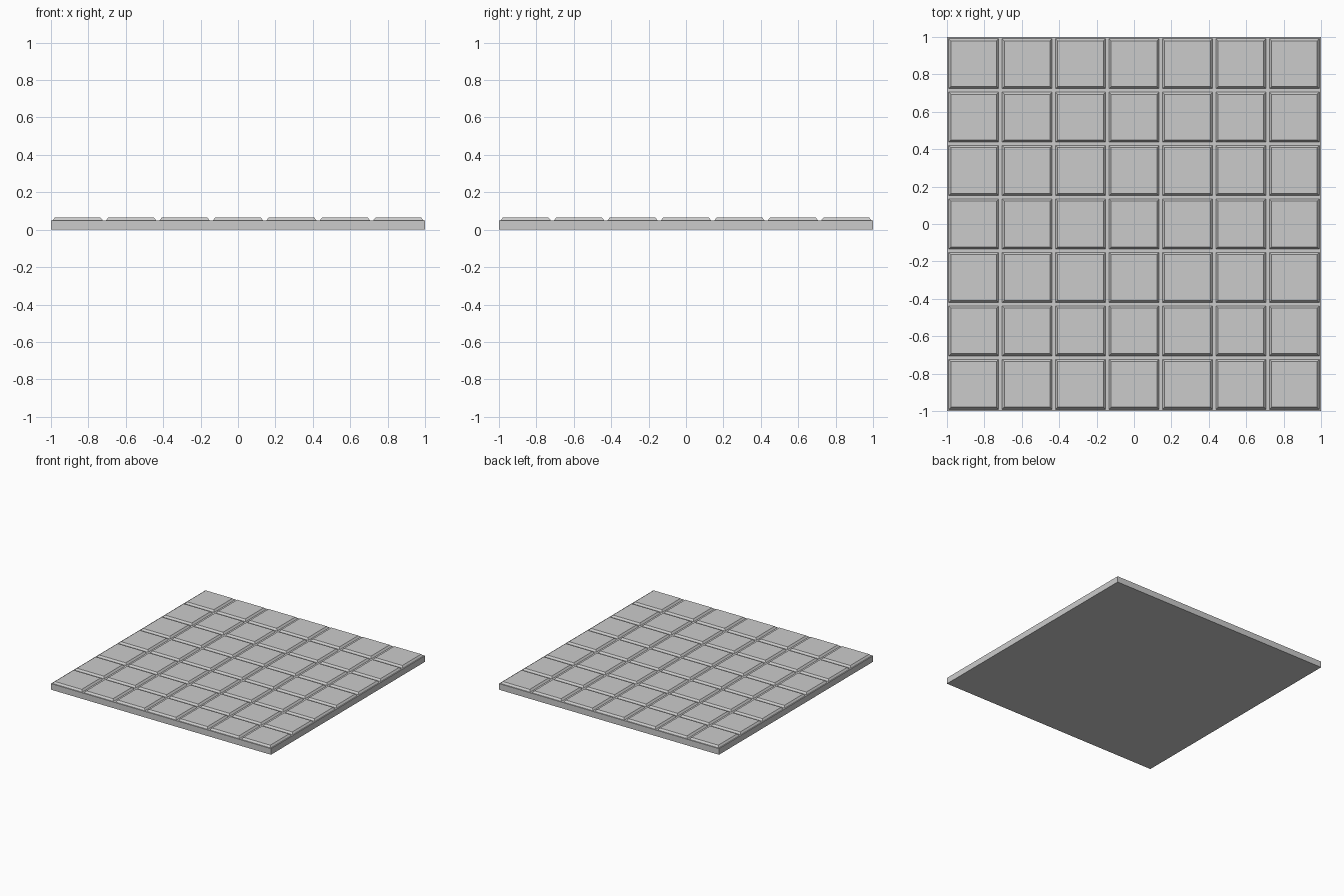
import bpy, bmesh

if "Cube" in bpy.data.objects:
    bpy.data.objects.remove(bpy.data.objects["Cube"])

N = 7                 # tiles per side
PITCH = 2.0 / N
BASE_TOP = 0.05
TILE_W = 0.268
TILE_TOP = 0.065
CHAMFER = 0.012


def mesh_object(name, bm):
    bmesh.ops.recalc_face_normals(bm, faces=bm.faces)
    mesh = bpy.data.meshes.new(name)
    bm.to_mesh(mesh)
    bm.free()
    obj = bpy.data.objects.new(name, mesh)
    bpy.context.collection.objects.link(obj)
    return obj


# Base slab
bm = bmesh.new()
bmesh.ops.create_cube(bm, size=1)
for v in bm.verts:
    v.co.x *= 2.0
    v.co.y *= 2.0
    v.co.z = BASE_TOP if v.co.z > 0 else 0.0
mesh_object("floor_slab", bm)

# One chamfered tile in the front left corner, resting on the slab
bm = bmesh.new()
bmesh.ops.create_cube(bm, size=1)
for v in bm.verts:
    top = v.co.z > 0
    w = TILE_W - 2 * CHAMFER if top else TILE_W
    v.co.x *= w
    v.co.y *= w
    v.co.z = TILE_TOP if top else BASE_TOP
tiles = mesh_object("floor_tiles", bm)
tiles.location = (-1 + PITCH / 2, -1 + PITCH / 2, 0)

# Repeat it into the full grid
for label, step in (("columns", (PITCH, 0, 0)), ("rows", (0, PITCH, 0))):
    arr = tiles.modifiers.new(label, 'ARRAY')
    arr.count = N
    arr.use_relative_offset = False
    arr.use_constant_offset = True
    arr.constant_offset_displace = step
